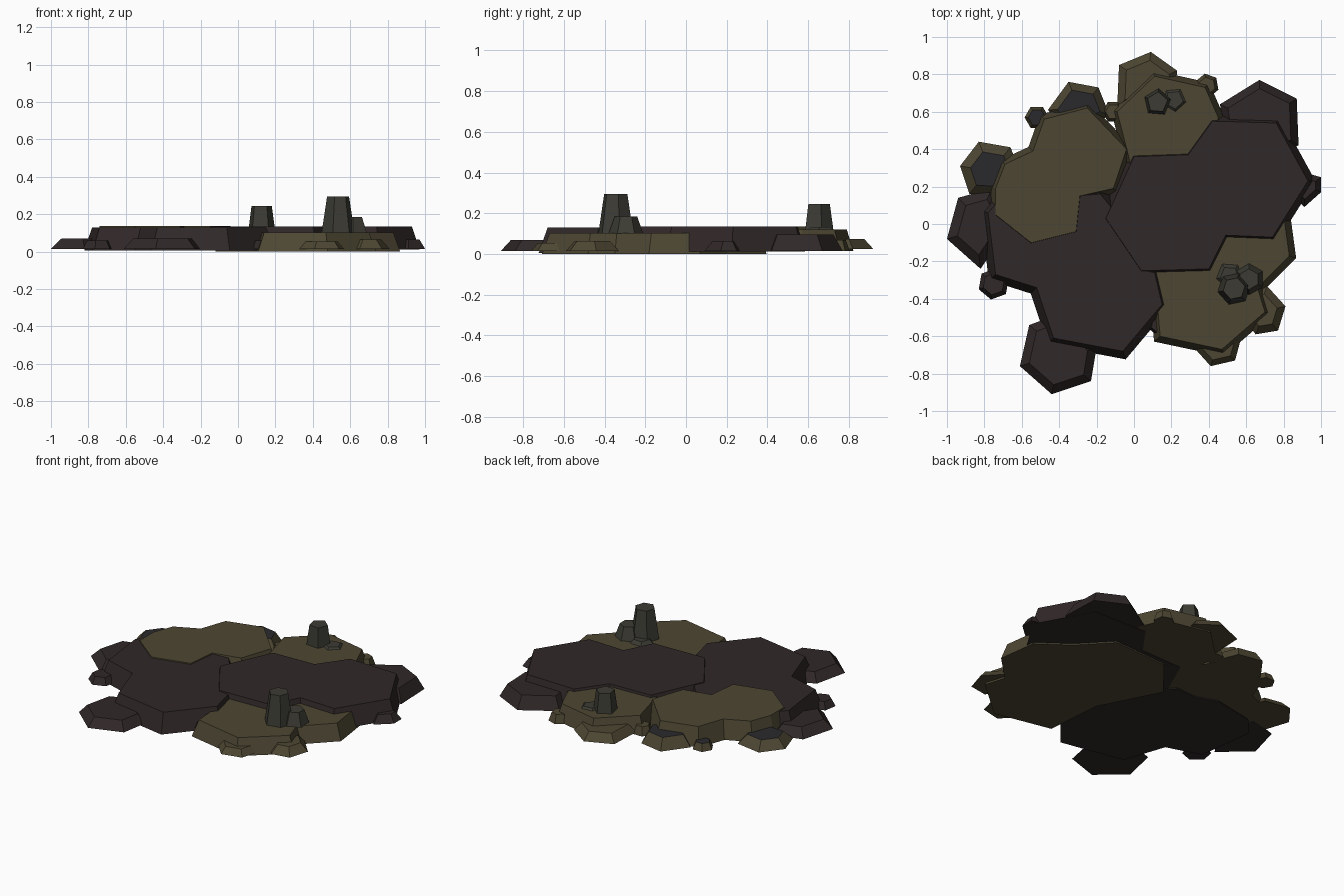
import bpy, bmesh, math
from mathutils import Vector

if "Cube" in bpy.data.objects:
    bpy.data.objects.remove(bpy.data.objects["Cube"])


def material(name, rgb):
    m = bpy.data.materials.new(name)
    m.diffuse_color = (*rgb, 1)
    m.use_nodes = True
    m.node_tree.nodes["Principled BSDF"].inputs["Base Color"].default_value = m.diffuse_color
    return m


DARK = material("dark_rock", (0.030, 0.021, 0.021))
OLIVE = material("olive_rock", (0.074, 0.062, 0.032))
GREY = material("grey_rock", (0.023, 0.022, 0.025))
STONE = material("pillar_stone", (0.045, 0.044, 0.034))


def offset(pts, d):
    """Mitred offset of an outline, outward for positive d."""
    pts = [Vector(p) for p in pts]
    area = sum(p.x * q.y - q.x * p.y for p, q in zip(pts, pts[1:] + pts[:1]))
    s = 1 if area > 0 else -1
    out = []
    for i, p in enumerate(pts):
        e1 = (p - pts[i - 1]).normalized()
        e2 = (pts[(i + 1) % len(pts)] - p).normalized()
        n1, n2 = Vector((e1.y, -e1.x)) * s, Vector((e2.y, -e2.x)) * s
        out.append(p + (n1 + n2) * d / max(0.4, 1 + n1.dot(n2)))
    return out


def loft(name, low, high, z0, z1, mat, top_mat=None):
    """Flat-faced block between two matching outlines."""
    bm = bmesh.new()
    a = [bm.verts.new((p[0], p[1], z0)) for p in low]
    b = [bm.verts.new((p[0], p[1], z1)) for p in high]
    n = len(a)
    bm.faces.new(a)
    top = bm.faces.new(b)
    for i in range(n):
        j = (i + 1) % n
        bm.faces.new((a[i], a[j], b[j], b[i]))
    if top_mat:
        top.material_index = 1
    bmesh.ops.recalc_face_normals(bm, faces=bm.faces[:])
    me = bpy.data.meshes.new(name)
    bm.to_mesh(me)
    bm.free()
    me.materials.append(mat)
    if top_mat:
        me.materials.append(top_mat)
    ob = bpy.data.objects.new(name, me)
    bpy.context.collection.objects.link(ob)
    return ob


def slab(name, top, z0, z1, mat, grow=0.035):
    loft(name, offset(top, grow), top, z0, z1, mat)


def ledge(name, base, z1, mat, top_mat=None, inset=0.04, z0=0.015):
    loft(name, base, offset(base, -inset), z0, z1, mat, top_mat)


def ring(x, y, r, n, turn):
    return [(x + r * math.cos(math.radians(turn) + i * math.tau / n),
             y + r * math.sin(math.radians(turn) + i * math.tau / n)) for i in range(n)]


def stump(name, x, y, r0, r1, z0, z1, mat, n=6, turn=0, top_mat=None):
    loft(name, ring(x, y, r0, n, turn), ring(x, y, r1, n, turn), z0, z1, mat, top_mat)


# Large interlocking slabs
slab("dark_slab_right", [(-.15, .03), (0, .36), (.29, .37), (.42, .55), (.76, .54),
     (.93, .23), (.74, -.07), (.49, -.06), (.40, -.24), (.04, -.25)], .012, .135, DARK)
slab("dark_slab_left", [(-.78, .06), (-.70, .15), (-.45, .20), (-.31, .15), (-.18, .16),
     (-.05, .0), (.06, -.25), (.11, -.26), (.15, -.43), (-.06, -.68), (-.43, -.61),
     (-.52, -.34), (-.74, -.27)], .006, .13, DARK, .04)
slab("olive_slab_left", [(-.74, .19), (-.69, .32), (-.54, .39), (-.48, .56), (-.25, .62),
     (-.04, .40), (-.11, .19), (-.29, .15), (-.31, -.04), (-.55, -.10), (-.74, .05)],
     .015, .136, OLIVE, .03)
slab("olive_slab_front", [(-.08, .12), (.10, .34), (.45, .36), (.62, .18), (.80, .05),
     (.83, -.17), (.66, -.34), (.70, -.47), (.47, -.67), (.14, -.60), (.11, -.25)],
     0, .103, OLIVE)
slab("olive_slab_back", [(0, .25), (-.09, .60), (.11, .79), (.38, .73), (.45, .57),
     (.42, .40), (.25, .20)], .015, .12, OLIVE, .03)

# Low ledges round the rim
ledge("back_ledge", [(-.08, .85), (.09, .92), (.23, .82), (.22, .65), (-.09, .62)],
      .075, OLIVE, z0=.025)
ledge("back_left_ledge", [(-.46, .61), (-.35, .76), (-.19, .73), (-.13, .58), (-.35, .48)],
      .085, OLIVE, GREY)
ledge("left_pool_ledge", [(-.93, .31), (-.83, .44), (-.66, .41), (-.60, .25), (-.72, .15),
      (-.88, .16)], .07, OLIVE, GREY, .05)
ledge("left_dark_ledge", [(-1, -.08), (-.94, .14), (-.76, .19), (-.66, .0), (-.82, -.24)],
      .07, DARK, inset=.05)
ledge("front_dark_ledge", [(-.61, -.76), (-.56, -.54), (-.40, -.48), (-.20, -.66),
      (-.23, -.84), (-.44, -.91)], .07, DARK, inset=.045)
ledge("back_right_ledge", [(.46, .64), (.67, .77), (.87, .67), (.88, .42), (.65, .35),
      (.48, .48)], .095, DARK)
ledge("right_dark_ledge", [(.93, .27), (1, .25), (1, .17), (.91, .09), (.83, .18)],
      .065, DARK, inset=.03)
ledge("front_right_ledge", [(.60, -.52), (.65, -.59), (.77, -.57), (.81, -.44), (.71, -.33),
      (.60, -.36)], .065, OLIVE)
ledge("front_olive_ledge", [(.32, -.66), (.41, -.76), (.54, -.73), (.57, -.62), (.44, -.54)],
      .055, OLIVE, inset=.03)

# Pebbles: x, y, radius, height, material, top material
for i, (x, y, r, h, m, t) in enumerate([
        (-.52, .57, .065, .06, OLIVE, GREY), (-.75, -.32, .085, .06, DARK, None),
        (.39, .74, .065, .07, OLIVE, None), (-.11, .60, .06, .07, OLIVE, None),
        (.13, -.54, .055, .06, DARK, None)]):
    stump(f"pebble_{i + 1}", x, y, r, r * .7, .015, h, m, 6, 20 * i, t)

# Rock pillars and their low companions
stump("front_pillar", .535, -.345, .09, .06, .10, .295, STONE, 6, 12)
stump("front_pillar_stub", .615, -.295, .085, .055, .10, .185, STONE, 6, 30)
stump("front_pillar_foot", .51, -.275, .075, .05, .10, .125, STONE, 5, 50)
stump("back_pillar", .125, .65, .075, .057, .115, .245, STONE, 5, 85)
stump("back_pillar_foot", .215, .665, .07, .05, .115, .132, STONE, 5, 60)
